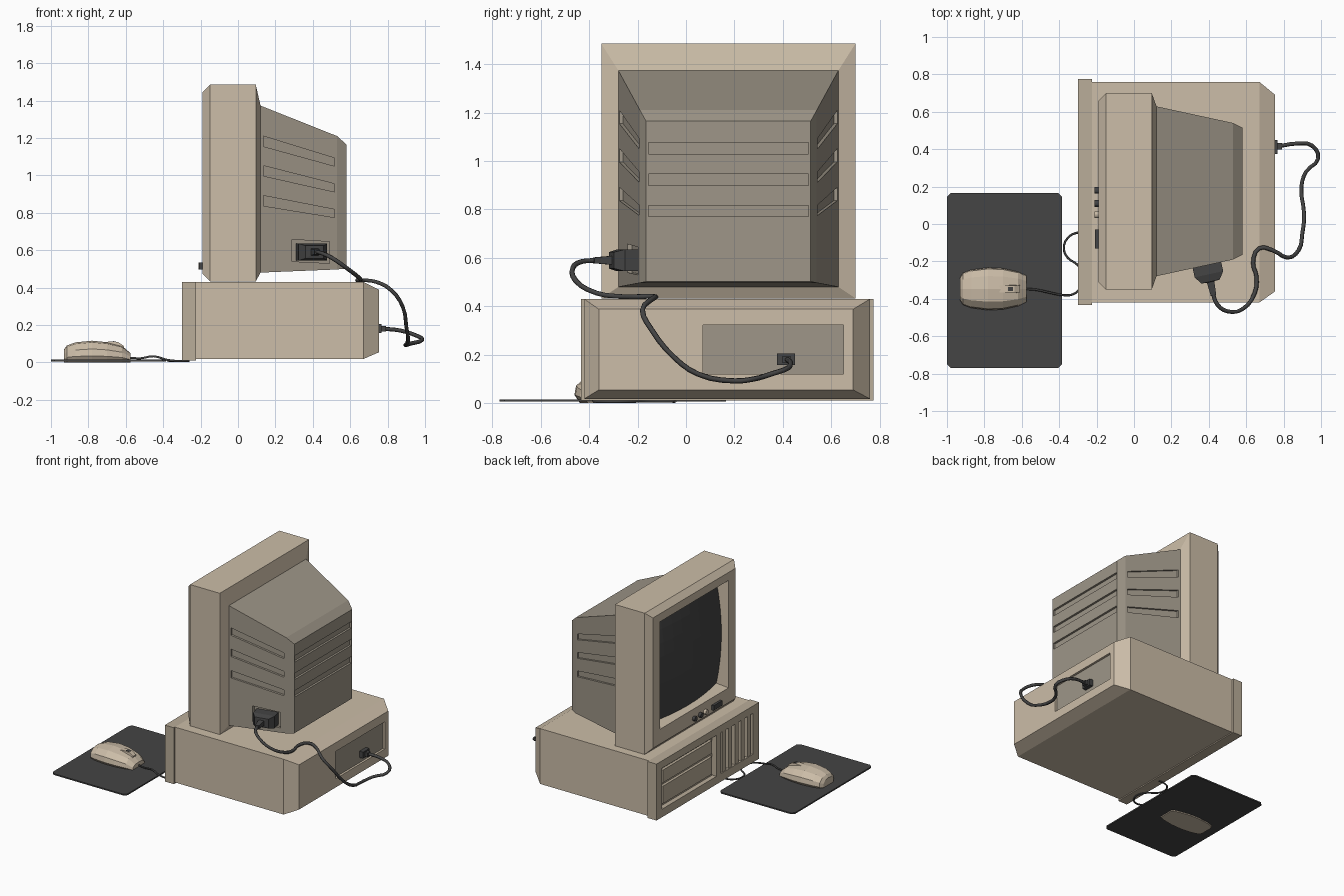
import bpy, bmesh, math
from mathutils import Vector

if "Cube" in bpy.data.objects:
    bpy.data.objects.remove(bpy.data.objects["Cube"])


def material(name, rgb):
    m = bpy.data.materials.new(name)
    m.diffuse_color = (*rgb, 1)
    m.use_nodes = True
    m.node_tree.nodes["Principled BSDF"].inputs["Base Color"].default_value = m.diffuse_color
    return m


BEIGE = material("beige plastic", (0.604, 0.510, 0.392))
PANEL = material("darker beige plastic", (0.490, 0.418, 0.319))
GRAY = material("warm gray plastic", (0.342, 0.305, 0.246))
DARK = material("dark gray rubber", (0.058, 0.058, 0.058))


def from_bmesh(name, bm, mat):
    bmesh.ops.recalc_face_normals(bm, faces=bm.faces)
    me = bpy.data.meshes.new(name)
    bm.to_mesh(me)
    bm.free()
    me.materials.append(mat)
    ob = bpy.data.objects.new(name, me)
    bpy.context.collection.objects.link(ob)
    return ob


def loft(name, rings, mat):
    """Closed skin through rings of points, capped at both ends."""
    bm = bmesh.new()
    vs = [[bm.verts.new(p) for p in r] for r in rings]
    n = len(rings[0])
    for a, b in zip(vs, vs[1:]):
        for i in range(n):
            j = (i + 1) % n
            bm.faces.new((a[i], a[j], b[j], b[i]))
    bm.faces.new(vs[0])
    bm.faces.new(vs[-1])
    return from_bmesh(name, bm, mat)


def rect(x, y0, y1, z0, z1):
    return [(x, y0, z0), (x, y1, z0), (x, y1, z1), (x, y0, z1)]


def box(name, x0, x1, y0, y1, z0, z1, mat):
    return loft(name, [rect(x0, y0, y1, z0, z1), rect(x1, y0, y1, z0, z1)], mat)


def cut(ob, cutters):
    bpy.context.view_layer.objects.active = ob
    for c in cutters:
        m = ob.modifiers.new("cut", 'BOOLEAN')
        m.operation, m.solver, m.object = 'DIFFERENCE', 'EXACT', c
        bpy.ops.object.modifier_apply(modifier=m.name)
        bpy.data.objects.remove(c)


def disc(name, r, depth, loc, rot, mat, sides=12):
    bpy.ops.mesh.primitive_cylinder_add(vertices=sides, radius=r, depth=depth, location=loc, rotation=rot)
    ob = bpy.context.object
    ob.name = name
    ob.data.materials.append(mat)


def cable(name, pts, r):
    cu = bpy.data.curves.new(name, 'CURVE')
    cu.dimensions = '3D'
    cu.bevel_depth, cu.bevel_resolution, cu.resolution_u = r, 1, 3
    cu.use_fill_caps = True
    s = cu.splines.new('BEZIER')
    s.bezier_points.add(len(pts) - 1)
    for b, p in zip(s.bezier_points, pts):
        b.co = p
        b.handle_left_type = b.handle_right_type = 'AUTO'
    ob = bpy.data.objects.new(name, cu)
    bpy.context.collection.objects.link(ob)
    cu.materials.append(DARK)
    bpy.ops.object.select_all(action='DESELECT')
    ob.select_set(True)
    bpy.context.view_layer.objects.active = ob
    bpy.ops.object.convert(target='MESH')


# computer case with chamfered back and sunken connector panel
loft("computer_case", [rect(-0.225, -0.42, 0.76, 0.018, 0.43), rect(0.67, -0.42, 0.76, 0.018, 0.43),
     rect(0.755, -0.36, 0.69, 0.055, 0.388), rect(0.755, 0.07, 0.65, 0.12, 0.323),
     rect(0.735, 0.07, 0.65, 0.12, 0.323)], BEIGE)
box("connector_panel", 0.733, 0.739, 0.07, 0.65, 0.12, 0.323, GRAY)

# case front panel with drive bay and vent recesses
front = box("front_panel", -0.30, -0.225, -0.433, 0.775, 0.01, 0.43, PANEL)
cut(front, [box("cutter", -0.35, -0.265, 0.07, 0.71, 0.07, 0.375, PANEL),
            box("cutter", -0.35, -0.265, -0.36, 0.015, 0.07, 0.375, PANEL)])
box("upper_drive", -0.285, -0.26, 0.10, 0.68, 0.25, 0.345, PANEL)
box("lower_drive", -0.285, -0.26, 0.10, 0.68, 0.095, 0.225, PANEL)
for i in range(5):
    y = -0.32 + i * 0.073
    box("vent_slat", -0.295, -0.26, y - 0.02, y + 0.02, 0.07, 0.375, PANEL)

# monitor bezel, starting at the floor of the screen opening
loft("monitor_bezel", [rect(-0.06, -0.19, 0.54, 0.62, 1.345), rect(-0.19, -0.23, 0.58, 0.585, 1.385),
     rect(-0.19, -0.31, 0.66, 0.475, 1.445), rect(-0.15, -0.35, 0.70, 0.433, 1.485),
     rect(0.095, -0.35, 0.70, 0.433, 1.485), rect(0.12, -0.28, 0.63, 0.48, 1.375)], BEIGE)

# bulging screen
bm = bmesh.new()
N = 8
grid = []
for i in range(N + 1):
    for j in range(N + 1):
        u, v = i / N * 2 - 1, j / N * 2 - 1
        grid.append(bm.verts.new((-0.18 + 0.04 * (u * u + v * v), 0.175 + 0.40 * u, 0.985 + 0.395 * v)))
for i in range(N):
    for j in range(N):
        a = i * (N + 1) + j
        bm.faces.new((grid[a], grid[a + 1], grid[a + N + 2], grid[a + N + 1]))
screen = from_bmesh("screen", bm, DARK)
if screen.data.polygons[0].normal.x > 0:
    screen.data.flip_normals()

# monitor controls
for y, m in ((0.18, DARK), (0.11, DARK), (0.05, BEIGE)):
    disc("control_knob", 0.018, 0.03, (-0.195, y, 0.515), (0, math.pi / 2, 0), m)
box("power_switch", -0.208, -0.185, -0.13, -0.03, 0.497, 0.533, DARK)

# tapered monitor housing with vent slots
housing = loft("monitor_housing", [rect(0.115, -0.28, 0.63, 0.48, 1.375), rect(0.53, -0.19, 0.54, 0.497, 1.21),
               rect(0.58, -0.165, 0.515, 0.502, 1.165)], GRAY)


def wall_y(x, side, out):
    off = 0.455 - (x - 0.115) * 0.2169 + out
    return 0.175 + side * off if side > 0 else 0.175 - off


def side_cutter(side, quad, depth):
    return loft("cutter", [[(x, wall_y(x, side, o), z) for x, z in quad] for o in (-depth, 0.05)], GRAY)


cutters = [box("cutter", 0.565, 0.65, -0.155, 0.505, z, z + 0.047, GRAY) for z in (0.77, 0.90, 1.03)]
for side in (-1, 1):
    for a, b in ((1.155, 1.05), (0.997, 0.912), (0.837, 0.775)):
        cutters.append(side_cutter(side, [(0.135, a), (0.515, b), (0.515, b + 0.043), (0.135, a + 0.055)], 0.015))
cutters.append(side_cutter(-1, [(0.29, 0.54), (0.49, 0.53), (0.49, 0.645), (0.29, 0.657)], 0.02))
cut(housing, cutters)

# monitor plug, square to the slanted side wall
o, u, n = Vector((0.39, -0.22, 0.59)), Vector((0.977, 0.212, 0)), Vector((0.212, -0.977, 0))
up = Vector((0, 0, 1))
loft("monitor_plug", [[o + n * d + u * (sx * w) + up * (sz * h) for sx, sz in ((-1, -1), (1, -1), (1, 1), (-1, 1))]
     for d, w, h in ((-0.02, 0.078, 0.045), (0.05, 0.078, 0.045), (0.09, 0.05, 0.034),
                     (0.092, 0.02, 0.018), (0.165, 0.015, 0.012))], DARK)

# case plug
box("case_plug", 0.73, 0.768, 0.375, 0.45, 0.157, 0.205, DARK)
box("case_plug_sleeve", 0.76, 0.79, 0.398, 0.432, 0.165, 0.195, DARK)

# monitor cable
cable("monitor_cable", [(0.42, -0.365, 0.59), (0.445, -0.43, 0.585), (0.50, -0.467, 0.56), (0.58, -0.455, 0.505),
      (0.645, -0.37, 0.455), (0.655, -0.28, 0.441), (0.637, -0.21, 0.44), (0.67, -0.13, 0.44),
      (0.74, -0.14, 0.43), (0.82, -0.18, 0.385), (0.88, -0.14, 0.30), (0.90, -0.05, 0.19), (0.91, 0.05, 0.12),
      (0.895, 0.2, 0.092), (0.92, 0.28, 0.10), (0.985, 0.35, 0.12), (0.95, 0.42, 0.145),
      (0.87, 0.43, 0.17), (0.78, 0.417, 0.18)], 0.011)

# mouse pad with clipped corners
c = 0.02
x0, x1, y0, y1 = -1.0, -0.385, -0.77, 0.165
outline = [(x0 + c, y0), (x1 - c, y0), (x1, y0 + c), (x1, y1 - c), (x1 - c, y1), (x0 + c, y1), (x0, y1 - c), (x0, y0 + c)]
loft("mouse_pad", [[(x, y, z) for x, y in outline] for z in (0.006, 0.016)], DARK)

# mouse body
half = [(0.8, 0.0), (1.0, 0.3), (0.94, 0.62), (0.6, 0.92)]
section = half + [(0, 1)] + [(-a, b) for a, b in reversed(half)]
MY = -0.347
loft("mouse_body", [[(x, MY + a * w, b * t) for a, b in section] for x, w, t in (
     (-0.93, 0.06, 0.07), (-0.915, 0.085, 0.09), (-0.87, 0.102, 0.107), (-0.78, 0.114, 0.116),
     (-0.70, 0.11, 0.108), (-0.62, 0.092, 0.088), (-0.575, 0.07, 0.05))], BEIGE)
# mouse wheel and its raised surround
loft("wheel_surround", [[(x, MY - 0.024, 0.06), (x, MY + 0.024, 0.06), (x, MY + 0.018, z), (x, MY - 0.018, z)]
     for x, z in ((-0.72, 0.108), (-0.68, 0.112), (-0.64, 0.108), (-0.61, 0.088))], BEIGE)
disc("mouse_wheel", 0.037, 0.022, (-0.665, MY, 0.077), (math.pi / 2, 0, 0), DARK)

# mouse cable, looping under the case front
cable("mouse_cable", [(-0.58, MY, 0.025), (-0.52, -0.352, 0.022), (-0.45, -0.367, 0.033), (-0.38, -0.38, 0.014),
      (-0.33, -0.377, 0.008), (-0.285, -0.34, 0.007), (-0.27, -0.28, 0.007), (-0.30, -0.22, 0.007),
      (-0.355, -0.18, 0.008), (-0.375, -0.13, 0.009), (-0.355, -0.075, 0.008), (-0.31, -0.048, 0.007),
      (-0.26, -0.045, 0.007)], 0.006)
